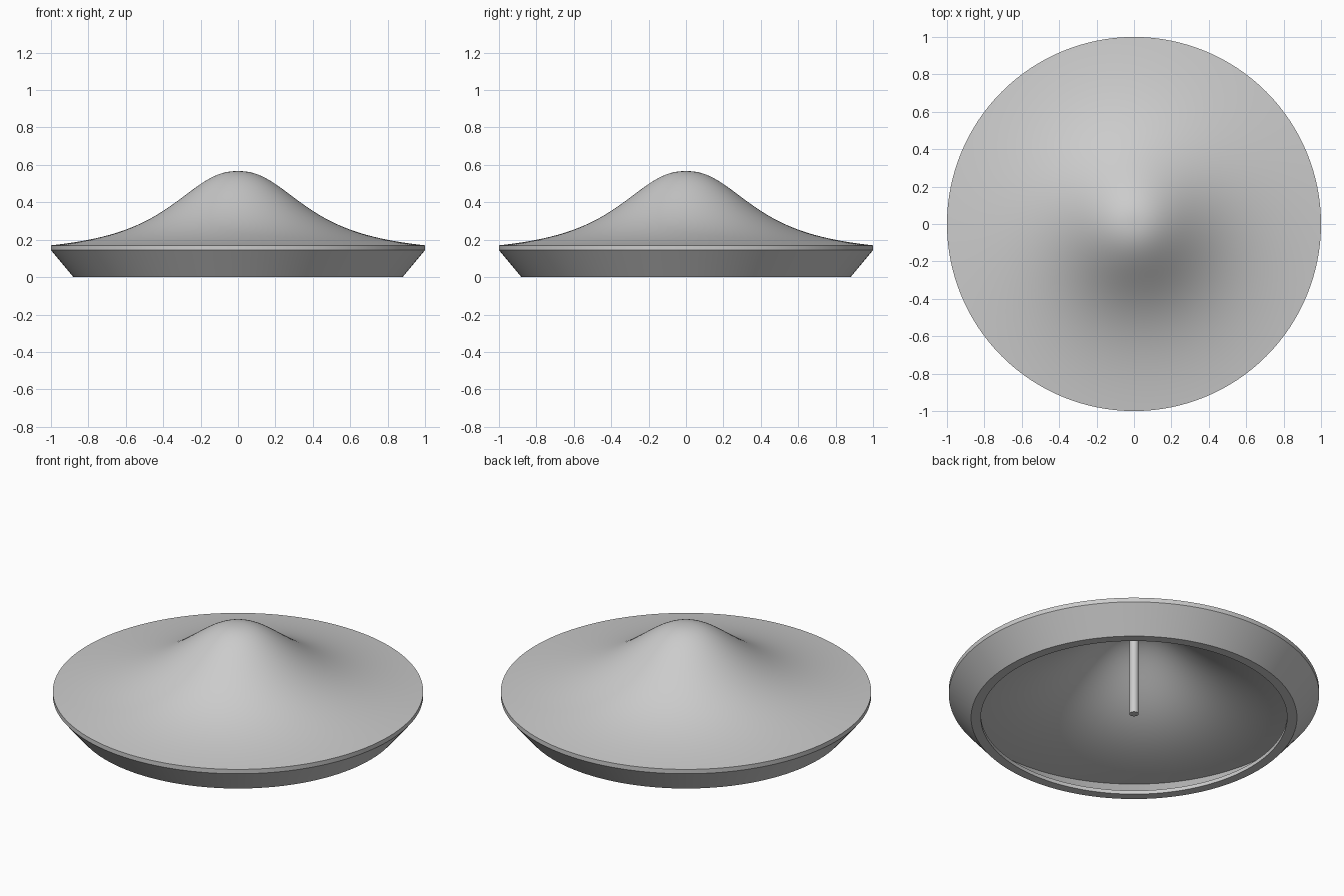
import bpy
import bmesh
import math

cube = bpy.data.objects.get("Cube")
if cube:
    bpy.data.objects.remove(cube, do_unlink=True)

grey = bpy.data.materials.new("light grey")
grey.use_nodes = True
colour = (0.6, 0.6, 0.6, 1)
grey.diffuse_color = colour
grey.node_tree.nodes["Principled BSDF"].inputs["Base Color"].default_value = colour


def lathe(name, profile, sides, angle):
    """Spin an (r, z) outline around z; ends on the axis are merged."""
    bm = bmesh.new()
    verts = [bm.verts.new((r, 0, z)) for r, z in profile]
    edges = [bm.edges.new(pair) for pair in zip(verts, verts[1:])]
    bmesh.ops.spin(bm, geom=verts + edges, cent=(0, 0, 0), axis=(0, 0, 1),
                   angle=math.tau, steps=sides, use_duplicate=False)
    bmesh.ops.remove_doubles(bm, verts=bm.verts, dist=0.00005)
    bmesh.ops.recalc_face_normals(bm, faces=bm.faces)
    mesh = bpy.data.meshes.new(name)
    bm.to_mesh(mesh)
    bm.free()
    mesh.materials.append(grey)
    obj = bpy.data.objects.new(name, mesh)
    bpy.context.collection.objects.link(obj)
    bpy.ops.object.select_all(action='DESELECT')
    obj.select_set(True)
    bpy.context.view_layer.objects.active = obj
    bpy.ops.object.shade_smooth_by_angle(angle=math.radians(angle))


def bell(r):
    """Height of the bell-shaped crown at radius r."""
    return 0.116 + 0.451 / (1 + (r / 0.42) ** 2.3)


# Thin hollow cover: crown, upright rim, tapered skirt, foot ring with a
# ledge on its inner side, then the inside of the skirt and crown
STEPS = 48
WALL = 0.025
INNER = 0.975
crown = [(i / STEPS, bell(i / STEPS)) for i in range(STEPS + 1)]
skirt = [(1, 0.144), (0.88, 0), (0.827, 0), (0.827, 0.022), (0.868, 0.022)]
inside = [(INNER * i / STEPS, bell(INNER * i / STEPS) - WALL)
          for i in range(STEPS, -1, -1)]
lathe("cover", crown + skirt + inside, 128, 20)

# Central rod hanging inside the crown
rod_top = bell(0) - WALL / 2
lathe("centre_rod", [(0, 0.022), (0.025, 0.022), (0.025, rod_top), (0, rod_top)], 32, 40)
